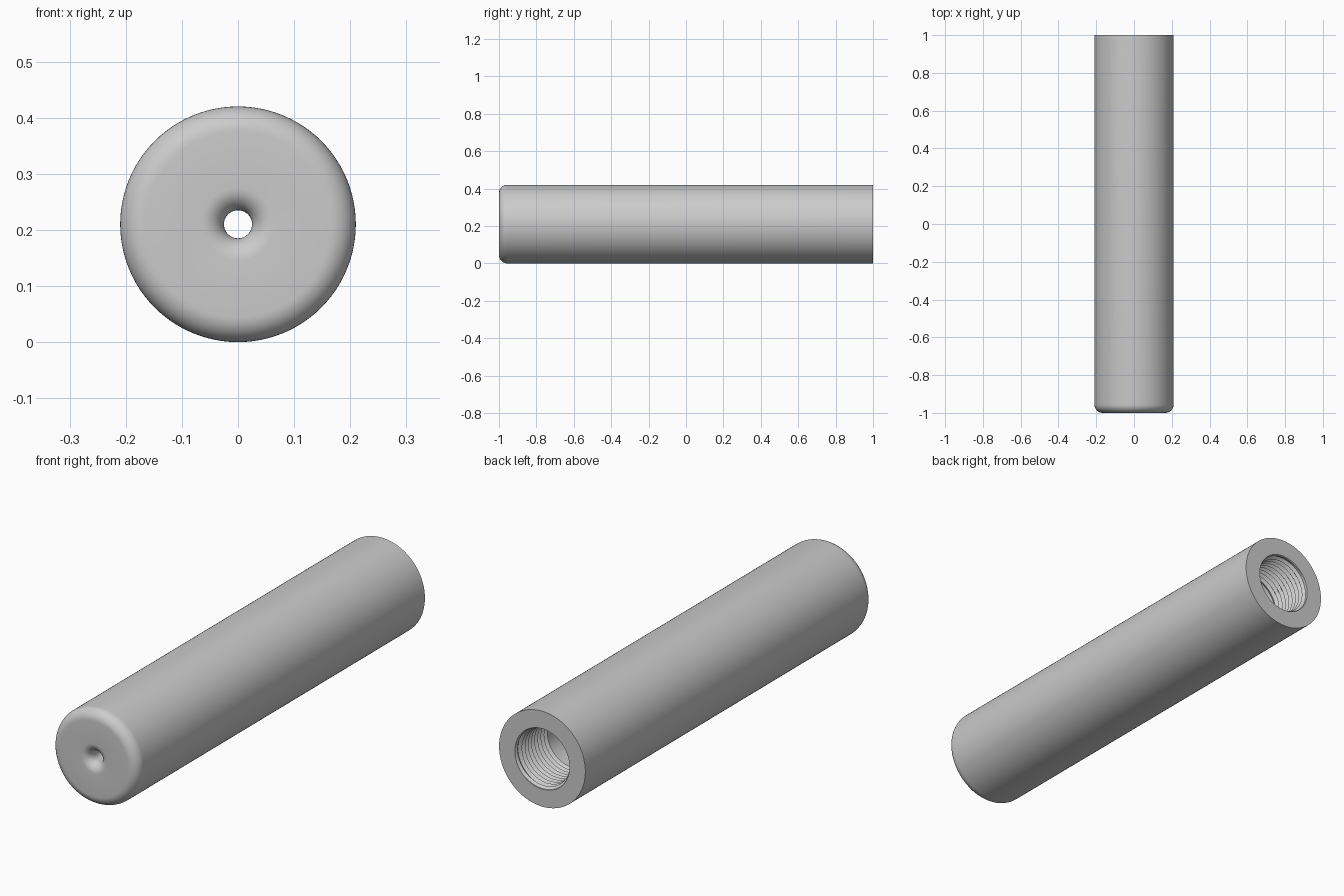
import bpy
import bmesh
from math import sin, cos, pi

cube = bpy.data.objects.get("Cube")
if cube:
    bpy.data.objects.remove(cube, do_unlink=True)

SEGMENTS = 96
RADIUS = 0.21          # outer tube
HOLE = 0.025           # small front hole
ROOT, BORE = 0.133, 0.121   # thread root and plain bore
PITCH, TURNS = 0.022, 10
MOUTH = 1.0
THREAD_END = MOUTH - PITCH * TURNS
FLOOR = -0.88          # inside of the front cap


def arc(y, r, radius, start, end, steps=10):
    """Points (y, r) along a rounded corner."""
    angles = [start + (end - start) * i / steps for i in range(steps + 1)]
    return [(y + radius * sin(a), r + radius * cos(a)) for a in angles]


def thread(turn):
    """Helical thread points at one angle, from the mouth inwards."""
    points = []
    for k in range(2 * TURNS, -3, -1):
        y = THREAD_END + PITCH * (k / 2 + turn)
        y = min(max(y, THREAD_END), MOUTH)
        r = ROOT if k % 2 == 0 else BORE
        # fade the ridges out at the mouth and the grooves out at the inner end
        ridge = min(1, (MOUTH - y) / PITCH)
        groove = min(1, (y - THREAD_END) / PITCH)
        r = ROOT + (r - ROOT) * ridge
        r = BORE + (r - BORE) * groove
        points.append((y, r))
    return points


# Outline shared by every angle: hole lip, front face, rounded rim, back rim
lip, rim = 0.04, 0.045
outside = [(FLOOR, HOLE)]
outside += arc(-1 + lip, HOLE + lip, lip, -pi, -pi / 2)
outside += arc(-1 + rim, RADIUS - rim, rim, -pi / 2, 0)
outside += [(MOUTH, RADIUS)]

# Sweep the outline round the long axis
bm = bmesh.new()
columns = []
for j in range(SEGMENTS + 1):
    a = 2 * pi * j / SEGMENTS
    outline = outside + thread(j / SEGMENTS) + [(FLOOR, BORE)]
    columns.append([bm.verts.new((r * cos(a), y, RADIUS + r * sin(a)))
                    for y, r in outline])
for left, right in zip(columns, columns[1:]):
    for i in range(len(left)):
        n = (i + 1) % len(left)
        bm.faces.new((left[i], left[n], right[n], right[i]))
bmesh.ops.remove_doubles(bm, verts=bm.verts, dist=0.00005)
bmesh.ops.recalc_face_normals(bm, faces=bm.faces)

mesh = bpy.data.meshes.new("threaded_tube")
bm.to_mesh(mesh)
bm.free()
tube = bpy.data.objects.new("threaded_tube", mesh)
bpy.context.collection.objects.link(tube)

# Plain grey metal
grey = bpy.data.materials.new("grey_metal")
grey.use_nodes = True
colour = (0.6, 0.6, 0.6, 1)
grey.diffuse_color = colour
grey.node_tree.nodes["Principled BSDF"].inputs["Base Color"].default_value = colour
mesh.materials.append(grey)

# Smooth walls with crisp rims and thread edges
bpy.ops.object.select_all(action="DESELECT")
tube.select_set(True)
bpy.context.view_layer.objects.active = tube
bpy.ops.object.shade_smooth_by_angle(angle=pi / 6)
